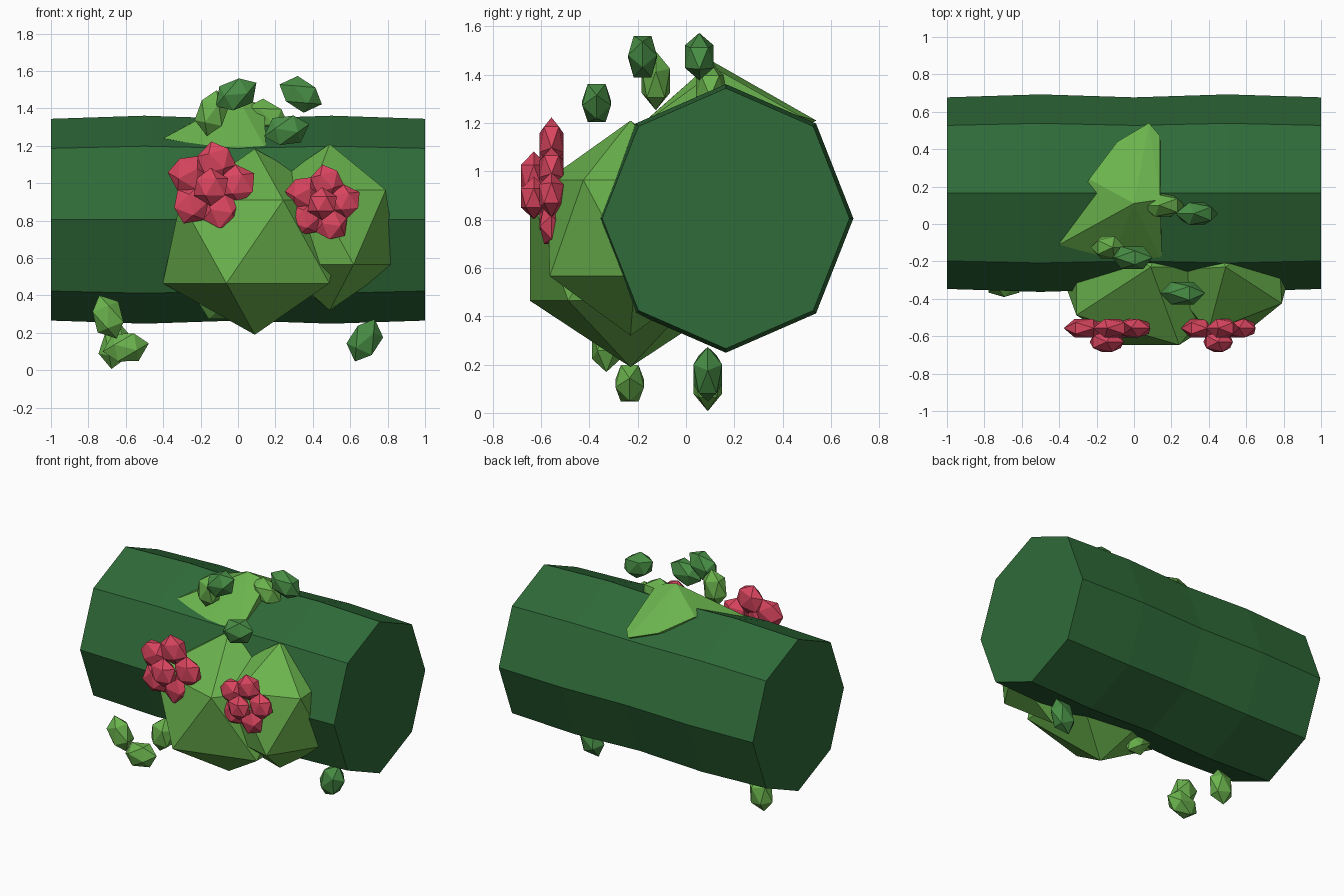
import bpy, bmesh, math
from mathutils import Matrix, Vector

if "Cube" in bpy.data.objects:
    bpy.data.objects.remove(bpy.data.objects["Cube"])


def material(name, rgb):
    m = bpy.data.materials.new(name)
    m.diffuse_color = (*rgb, 1)
    m.use_nodes = True
    m.node_tree.nodes["Principled BSDF"].inputs["Base Color"].default_value = m.diffuse_color
    return m


HEDGE = material("deep green", (0.028, 0.145, 0.04))
BUSH = material("light green", (0.145, 0.45, 0.075))
LEAF = material("leaf green", (0.065, 0.27, 0.06))
RED = material("berry red", (0.70, 0.06, 0.115))


def finish(name, bm, mat):
    bmesh.ops.recalc_face_normals(bm, faces=bm.faces)
    me = bpy.data.meshes.new(name)
    bm.to_mesh(me)
    bm.free()
    me.materials.append(mat)
    ob = bpy.data.objects.new(name, me)
    bpy.context.collection.objects.link(ob)
    return ob


def add_blob(bm, pos, size, rot=Matrix()):
    """Faceted 20-sided ball, scaled then rotated."""
    mat = Matrix.Translation(pos) @ rot @ Matrix.Diagonal((*size, 1))
    bmesh.ops.create_icosphere(bm, subdivisions=1, radius=1, matrix=mat)


def blob(name, mat, pos, size, rot=Matrix()):
    bm = bmesh.new()
    add_blob(bm, pos, size, rot)
    return finish(name, bm, mat)


# Hedge body: eight-sided log along x, slightly wavy
bm = bmesh.new()
rings = []
for x, s in ((-1, 0.97), (-0.5, 1), (0, 0.97), (0.5, 1), (1, 0.97)):
    rings.append([bm.verts.new((x, 0.165 + 0.528 * s * math.cos(i * math.pi / 4),
                                0.805 + 0.556 * s * math.sin(i * math.pi / 4)))
                  for i in range(8)])
for a, b in zip(rings, rings[1:]):
    for i in range(8):
        j = (i + 1) % 8
        bm.faces.new((a[i], a[j], b[j], b[i]))
bm.faces.new(rings[0])
bm.faces.new(rings[-1])
finish("hedge_body", bm, HEDGE)

# Leafy clumps on the front
blob("front_clump_large", BUSH, (0.09, -0.23, 0.687), (0.55, 0.49, 0.497))
blob("front_clump_small", BUSH, (0.49, -0.23, 0.765), (0.40, 0.40, 0.445),
     Matrix.Rotation(math.radians(-33), 4, 'Z'))

# Leafy clump on top, a faceted hull sunk into the hedge
bm = bmesh.new()
for p in ((-0.40, -0.11, 1.24), (-0.24, 0.24, 1.33), (-0.09, 0.44, 1.25),
          (0.08, 0.54, 1.21), (0.14, 0.47, 1.23), (0.0, 0.11, 1.455),
          (0.14, 0.13, 1.42), (0.15, -0.20, 1.18), (-0.12, -0.19, 1.19),
          (0, 0.1, 1.0)):
    bm.verts.new(p)
hull = bmesh.ops.convex_hull(bm, input=bm.verts)
bmesh.ops.delete(bm, geom=list({v for v in hull["geom_interior"] + hull["geom_unused"]
                                if isinstance(v, bmesh.types.BMVert)}), context='VERTS')
finish("top_clump", bm, BUSH)

# Loose leaves: position, lean from vertical about y
for i, (p, lean, mat) in enumerate((
        ((-0.01, -0.18, 1.475), 60, LEAF),
        ((0.335, 0.055, 1.475), 115, LEAF),
        ((0.26, -0.37, 1.283), 75, LEAF),
        ((0.678, 0.09, 0.16), 25, LEAF),
        ((-0.14, -0.125, 1.375), 12, BUSH),
        ((0.155, 0.10, 1.355), 112, BUSH),
        ((-0.695, -0.33, 0.285), -22, BUSH),
        ((-0.60, -0.233, 0.122), 80, BUSH),
        ((-0.655, 0.09, 0.13), 10, BUSH),
        ((-0.13, -0.12, 0.37), -40, BUSH))):
    blob(f"leaf_{i + 1}", mat, p, (0.092, 0.07, 0.125),
         Matrix.Rotation(math.radians(lean), 4, 'Y'))

# Flowers: five round petals and a raised centre
for n, (cx, cz, ring, r) in enumerate(((-0.145, 0.98, 0.142, 0.108),
                                       (0.45, 0.89, 0.122, 0.093))):
    bm = bmesh.new()
    for k in range(5):
        a = math.radians(6 + 72 * k)
        add_blob(bm, (cx + ring * math.cos(a), -0.557, cz + ring * math.sin(a)),
                 (r, 0.058, r), Matrix.Rotation(-a, 4, 'Y'))
    add_blob(bm, (cx, -0.63, cz), (r * 0.95, 0.063, r * 0.95))
    finish(f"flower_{n + 1}", bm, RED)
